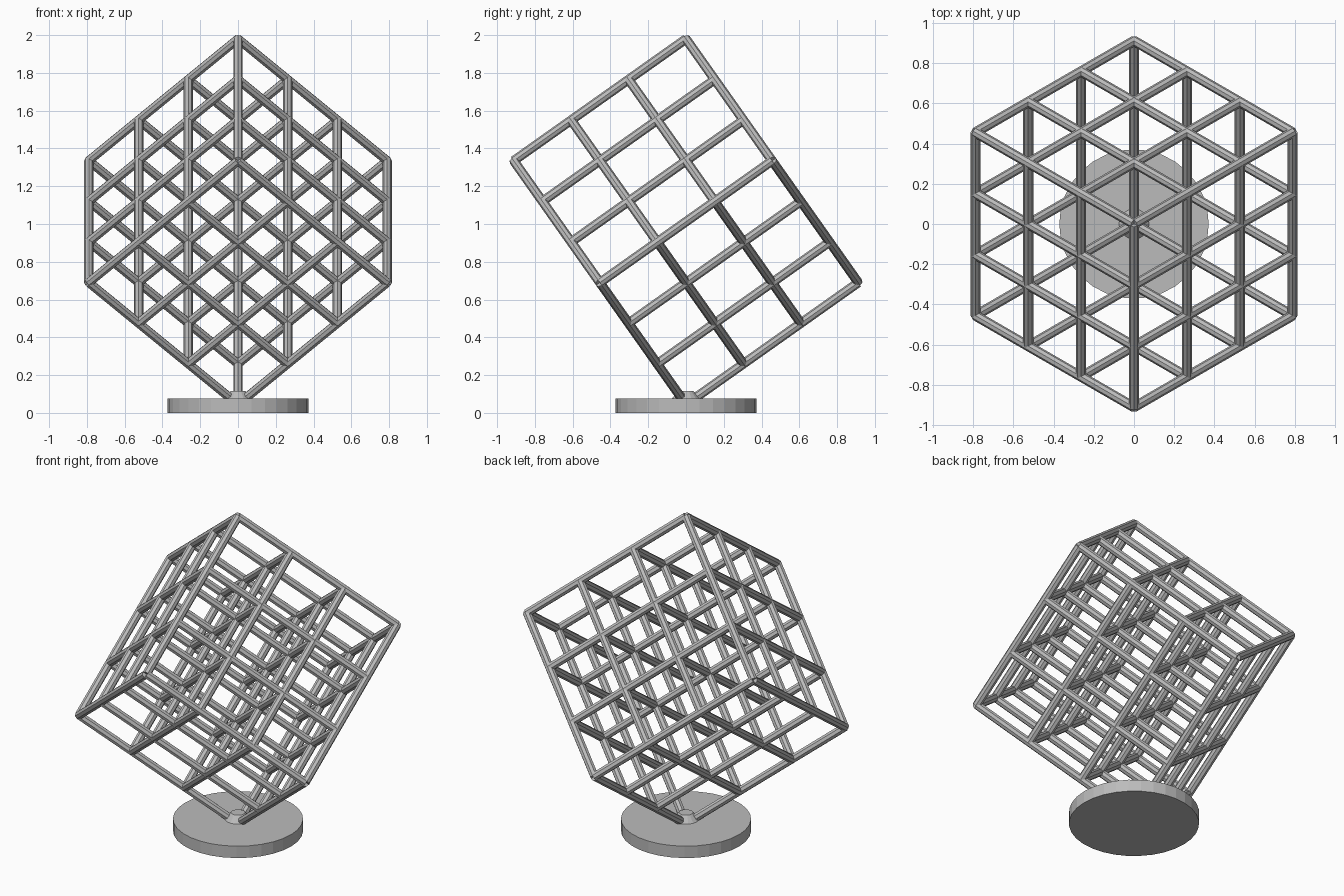
import bpy
import math
from mathutils import Vector

cube = bpy.data.objects.get("Cube")
if cube:
    bpy.data.objects.remove(cube, do_unlink=True)

EDGE = 1.117      # lattice edge length
CELLS = 3         # cells per edge
ROD_RADIUS = 0.025
BOTTOM = Vector((0, 0, 0.045))

# Single grey metal
metal = bpy.data.materials.new("grey_metal")
metal.use_nodes = True
grey = (0.5, 0.5, 0.5, 1)
metal.diffuse_color = grey
metal.node_tree.nodes["Principled BSDF"].inputs["Base Color"].default_value = grey


def finish(name):
    obj = bpy.context.object
    obj.name = name
    obj.data.name = name
    obj.data.materials.append(metal)
    return obj


# Round base and the small collar that holds the lattice corner
bpy.ops.mesh.primitive_cylinder_add(vertices=32, radius=0.372, depth=0.075,
                                    location=(0, 0, 0.0375))
finish("base_disc")
bpy.ops.mesh.primitive_cone_add(vertices=16, radius1=0.08, radius2=0.04,
                                depth=0.045, location=(0, 0, 0.0925))
finish("base_collar")

# Cube axes, tilted so the cube balances on one corner
axes = []
for degrees in (90, -30, 210):
    a = math.radians(degrees)
    flat = math.sqrt(2 / 3)
    axes.append(Vector((math.cos(a) * flat, math.sin(a) * flat,
                        1 / math.sqrt(3))) * EDGE)

# Rods along each axis share one mesh
for n, axis in enumerate(axes):
    side_a, side_b = axes[(n + 1) % 3], axes[(n + 2) % 3]
    bpy.ops.mesh.primitive_cylinder_add(vertices=8, radius=ROD_RADIUS, depth=EDGE)
    first = finish(f"rod_{n}_0_0")
    first.rotation_euler = axis.to_track_quat("Z", "Y").to_euler()
    for i in range(CELLS + 1):
        for j in range(CELLS + 1):
            rod = first
            if i or j:
                rod = first.copy()
                rod.name = f"rod_{n}_{i}_{j}"
                bpy.context.collection.objects.link(rod)
            rod.location = BOTTOM + axis / 2 + (side_a * i + side_b * j) / CELLS
